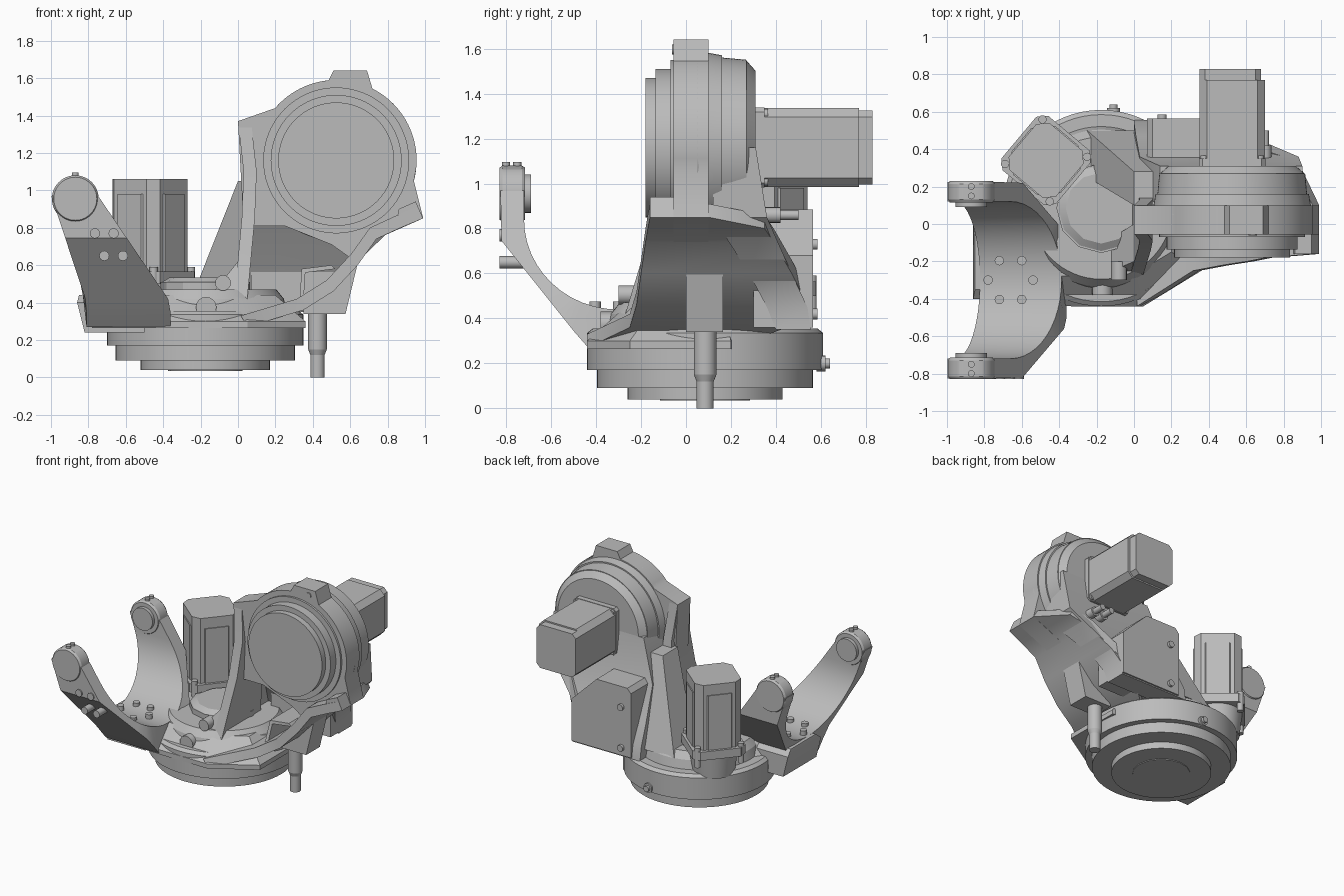
import bpy
import bmesh
from math import sin, cos, pi, radians
from mathutils import Vector

cube = bpy.data.objects.get("Cube")
if cube:
    bpy.data.objects.remove(cube, do_unlink=True)

grey = bpy.data.materials.new("machine grey")
grey.use_nodes = True
colour = (.5, .5, .5, 1)
grey.diffuse_color = colour
grey.node_tree.nodes["Principled BSDF"].inputs["Base Color"].default_value = colour


def loft(name, rings):
    """Skin a closed solid through rings of equal point count."""
    bm = bmesh.new()
    rows = [[bm.verts.new(point) for point in ring] for ring in rings]
    for lower, upper in zip(rows, rows[1:]):
        for i in range(len(lower)):
            bm.faces.new((lower[i - 1], lower[i], upper[i], upper[i - 1]))
    bm.faces.new(rows[0])
    bm.faces.new(rows[-1])
    bmesh.ops.recalc_face_normals(bm, faces=bm.faces)
    mesh = bpy.data.meshes.new(name)
    bm.to_mesh(mesh)
    bm.free()
    obj = bpy.data.objects.new(name, mesh)
    bpy.context.collection.objects.link(obj)
    mesh.materials.append(grey)
    bpy.ops.object.select_all(action='DESELECT')
    obj.select_set(True)
    bpy.context.view_layer.objects.active = obj
    bpy.ops.object.shade_smooth_by_angle(angle=radians(30))


def place(u, v, along, axis):
    return Vector((u, v, along)) if axis == 'Z' else Vector((u, along, v))


def prism(name, outline, low, high, axis='Z'):
    loft(name, [[place(u, v, along, axis) for u, v in outline] for along in (low, high)])


def arc(centre, radius, count, start=0, sweep=2 * pi):
    angles = [start + sweep * i / count for i in range(count)]
    return [(centre[0] + radius * cos(a), centre[1] + radius * sin(a)) for a in angles]


def turned(name, centre, low, tiers, axis='Z', sides=64):
    """Stacked round tiers; each is (end, radius) or (end, radius, end radius)."""
    rings = []
    for end, radius, *taper in tiers:
        for along, r in ((low, radius), (end, taper[0] if taper else radius)):
            rings.append([place(u, v, along, axis) for u, v in arc(centre, r, sides)])
        low = end
    loft(name, rings)


def pin(name, centre, radius, low, high, axis='Z'):
    turned(name, centre, low, [(high, radius)], axis, sides=16)


def ribbon(name, path, dx, dz):
    """Bent plate: path of (x, z, front y, back y), thickened by (dx, dz)."""
    loft(name, [[(x, front, z), (x, back, z), (x + dx, back, z + dz), (x + dx, front, z + dz)]
                for x, z, front, back in path])


def block(name, *levels):
    """Tapered block through levels of (z, left, right, front, back)."""
    loft(name, [[(left, front, z), (right, front, z), (right, back, z), (left, back, z)]
                for z, left, right, front, back in levels])


def cut_square(centre, half, cut, turn=0):
    """Square with cut corners, turned about its centre."""
    points = []
    for quarter in range(4):
        a = turn + quarter * pi / 2
        for side in (cut - half, half - cut):
            points.append((centre[0] + half * cos(a) - side * sin(a),
                           centre[1] + half * sin(a) + side * cos(a)))
    return points


# Turntable base and turret
base = (-.175, .085)
turned("turntable", base, .04, [(.09, .345), (.17, .48), (.335, .525), (.355, .525, .5)])
pin("turntable_hub", base, .2, .035, .05)
turned("turret_cone", base, .34, [(.42, .44, .42), (.47, .42, .38)])
turned("turret_cover", base, .46, [(.51, .24), (.535, .23, .19)], sides=12)
turned("base_plug", (-.11, .2), .58, [(.62, .035), (.64, .022)], 'Y', sides=16)

# Sloping apron in front of the turret, and the mount under the fork
apron = [(-.8, -.16), (-.78, -.42), (-.33, -.44), (.05, -.44), (.36, -.25), (.36, .2), (-.5, .3)]
loft("apron", [[(base[0] + (x - base[0]) * scale, base[1] + (y - base[1]) * scale, z)
                for x, y in apron] for z, scale in ((.265, 1), (.3, 1), (.44, .7))])
block("fork_mount", (.24, -.82, -.5, -.4, 0), (.4, -.86, -.5, -.4, 0), (.44, -.85, -.5, -.35, -.05))
pin("apron_boss", (-.17, .375), .055, -.38, -.25, 'Y')
pin("wall_boss", (-.08, .505), .042, -.3, -.2, 'Y')

# U-shaped fork: elliptical inside, straight sloping outside, leaning with height
fork_y = -.3


def fork_corners(offset, z):
    rise = max(0, z - .4)
    y = fork_y + offset
    return [(-.81 - .33 * rise, y, z), (-.36 - .68 * rise, y, z)]


def fork_section(outer, inner):
    return fork_corners(*outer) + fork_corners(*inner)[::-1]


steps = 24
sections = []
for i in range(steps + 1):
    a = pi * (i / steps - .5)
    offset = .52 * sin(a)
    bottom = max(.27, .72 - 1.25 * (.5 - abs(offset)))
    sections.append(fork_section((offset, bottom), (.42 * sin(a), .84 - .4 * cos(a))))
arm_ends = [fork_section((side * .525, .97), (side * .42, .97)) for side in (-1, 1)]
loft("fork", [arm_ends[0]] + sections + [arm_ends[1]])

# Fork eyes, bearings and pins on both arms
eye = (-.87, .955)
for side, label in ((-1, "front"), (1, "back")):
    def reach(offset):
        return fork_y + side * offset
    turned(label + "_fork_eye", eye, reach(.415),
           [(reach(.43), .115, .125), (reach(.515), .125), (reach(.53), .125, .115)], 'Y')
    turned(label + "_fork_bearing", eye, reach(.39), [(reach(.42), .085)], 'Y')
    for offset in (.45, .5):
        pin(label + "_fork_pin", (eye[0], reach(offset)), .018, 1.06, 1.095)

# Fork screws
for side in (-1, 1):
    pin("upper_arm_screw", (-.715 + side * .05, .77), .027, -.83, -.75, 'Y')
    pin("lower_arm_screw", (-.665 + side * .05, .65), .027, -.83, -.7, 'Y')
for centre in arc((-.66, -.3), .12, 6):
    pin("fork_floor_screw", centre, .025, .42, .475)

# Upright motor beside the turret
motor = (-.47, .34)
turn = radians(50)
prism("upright_motor", cut_square(motor, .165, .05, turn), .5, 1.06)
prism("upright_motor_rib", cut_square(motor, .172, .09, turn), .56, .98)
prism("upright_motor_flange", cut_square(motor, .19, .045, turn), .5, .565)
turned("upright_motor_seat", motor, .33, [(.51, .15, .17)])
for centre in arc(motor, .22, 4, turn + pi / 4):
    pin("flange_screw", centre, .022, .44, .59)

# Shoulder housing with its drum and stepped cover
shoulder = (.525, 1.16)
rim = arc(shoulder, .43, 40, radians(135), radians(-145))
corner = [(.94, 1.05), (.99, .85), (.74, .74), (.64, .61)]
pocket_edge = [(.5, .71), (.25, .81), (.03, .81)]
prism("shoulder_housing", [(0, 1.37), (.2, 1.44)] + rim + corner + pocket_edge, -.055, .1, 'Y')
turned("shoulder_drum", shoulder, .05,
       [(.16, .43, .41), (.27, .4, .39), (.31, .385, .34)], 'Y', sides=96)
turned("shoulder_cover", shoulder, -.18, [(-.135, .31), (-.07, .35), (-.04, .39)], 'Y', sides=96)

# Shoulder motor
prism("shoulder_motor", cut_square(shoulder, .175, .04), .27, .77, 'Y')
prism("shoulder_motor_cap", cut_square((.515, 1.16), .165, .03), .77, .83, 'Y')
prism("shoulder_motor_flange", cut_square(shoulder, .178, .02), .29, .35, 'Y')
for centre in arc(shoulder, .21, 4, pi / 4):
    pin("motor_screw", centre, .022, .3, .365, 'Y')

# Lifting lug on top of the housing
prism("lifting_lug", [(.47, 1.56), (.51, 1.64), (.69, 1.64), (.72, 1.54)], -.055, .1, 'Y')
pin("lug_eye", (.635, 1.595), .022, -.062, 0, 'Y')

# Side strap rising from the apron to the shoulder
ribbon("side_strap", [(.05, .27, -.44, .2), (.35, .36, -.25, .45), (.51, .46, -.22, .54),
                      (.64, .6, -.2, .47), (.74, .74, -.18, .39), (.87, .8, -.17, .35),
                      (.99, .85, -.16, .1)], -.035, .06)
prism("strap_corner", [(.84, .8), (.99, .85), (.95, .94), (.86, .9)], -.16, .1, 'Y')

# Inner wall, rear wall and rear rib
ribbon("inner_wall", [(-.02, .42, -.27, .2), (.02, .85, -.14, .17),
                      (.03, 1.1, -.09, .13), (0, 1.37, -.05, .1)], .07, 0)
block("wall_foot", (.42, -.16, 0, -.27, -.1), (.62, 0, .05, -.2, 0))
block("rear_wall", (.35, 0, .57, .4, .555), (.45, 0, .57, .36, .54), (.6, .01, .62, .28, .47),
      (.85, .03, .88, .12, .36), (1.16, .14, .9, .12, .31))
block("rear_rib", (.42, -.25, 0, .25, .5), (1.05, 0, .14, .1, .28))
ribbon("pocket_bracket", [(.33, .42, -.15, .3), (.34, .58, -.1, .3), (.5, .6, -.1, .3)], .02, -.02)

# Rear control box with a cut upper corner
prism("control_box", [(.07, .36), (.57, .36), (.57, .68), (.36, .885), (.1, .885), (.07, .85)],
      .3, .565, 'Y')
for centre in ((.15, .73), (.15, .42)):
    pin("box_bolt", centre, .024, .5, .585, 'Y')
for x in (.62, .7):
    turned("cable_plug", (x, .86), .3, [(.42, .035), (.5, .022)], 'Y', sides=16)

# Support post under the strap
prism("post_block", [(.35, .34), (.575, .34), (.64, .61), (.5, .5), (.35, .4)], 0, .165, 'Y')
turned("support_post", (.425, .085), 0, [(.12, .038), (.15, .038, .05), (.36, .05)])
